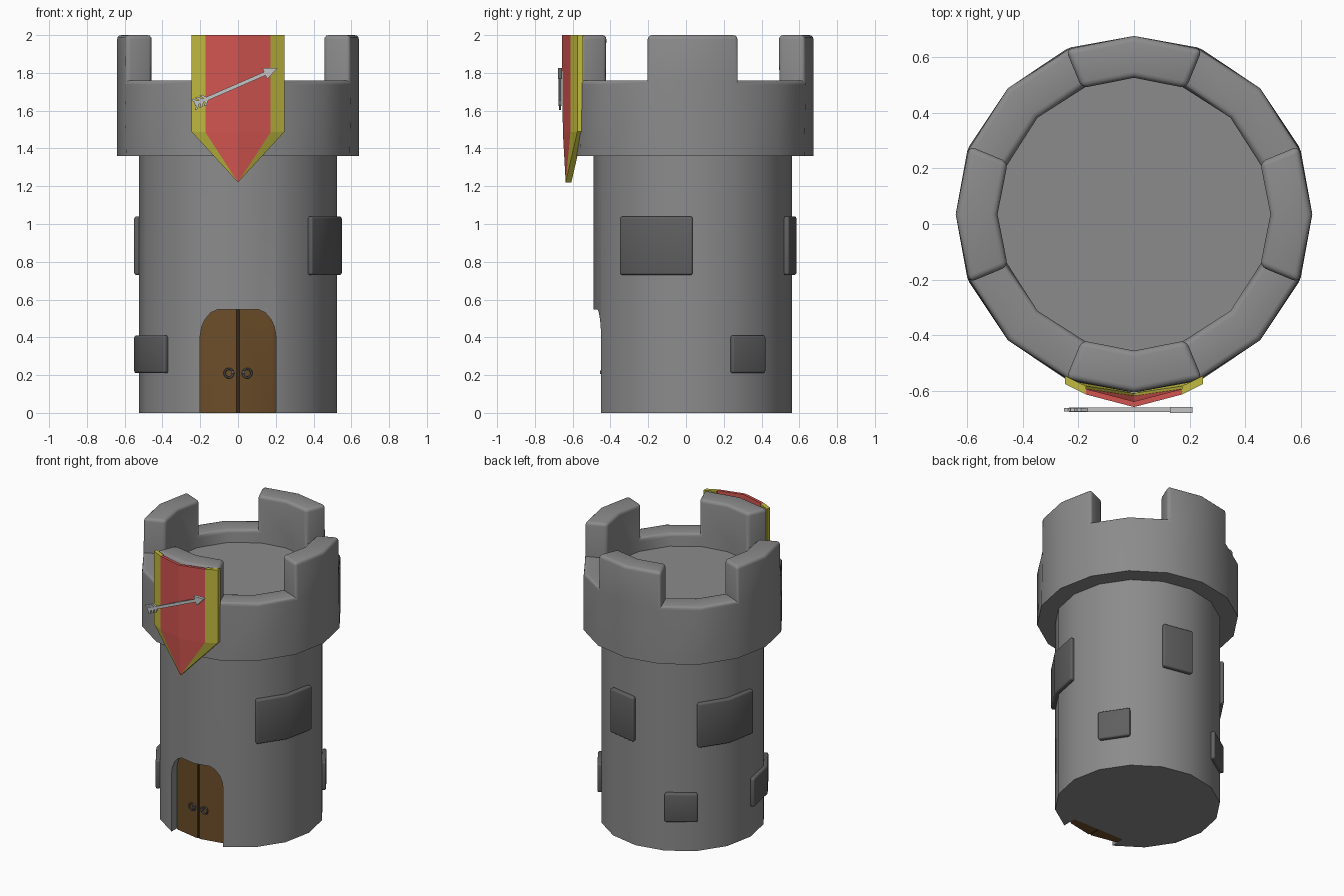
import bpy, bmesh, math
from mathutils import Vector, Matrix

cube = bpy.data.objects.get("Cube")
if cube:
    bpy.data.objects.remove(cube, do_unlink=True)

SIDES = 16
STEP = 360 / SIDES
CY = 0.035  # tower axis in y


def material(name, rgb):
    m = bpy.data.materials.new(name)
    m.use_nodes = True
    m.diffuse_color = (*rgb, 1)
    m.node_tree.nodes["Principled BSDF"].inputs["Base Color"].default_value = (*rgb, 1)
    return m


STONE = material("grey stone", (0.26, 0.26, 0.26))
DARK = material("dark stone", (0.115, 0.115, 0.115))
WOOD = material("brown wood", (0.15, 0.075, 0.022))
SEAM = material("dark wood", (0.04, 0.02, 0.007))
RED = material("red", (0.64, 0.09, 0.08))
YELLOW = material("yellow", (0.54, 0.5, 0.05))
STEEL = material("light steel", (0.55, 0.55, 0.55))
IRON = material("iron", (0.12, 0.12, 0.12))


def activate(ob):
    bpy.ops.object.select_all(action="DESELECT")
    ob.select_set(True)
    bpy.context.view_layer.objects.active = ob


def make(name, bm, mat, smooth=35):
    bmesh.ops.recalc_face_normals(bm, faces=bm.faces)
    me = bpy.data.meshes.new(name)
    bm.to_mesh(me)
    bm.free()
    me.materials.append(mat)
    ob = bpy.data.objects.new(name, me)
    bpy.context.collection.objects.link(ob)
    activate(ob)
    if smooth:
        bpy.ops.object.shade_smooth_by_angle(angle=math.radians(smooth))
    return ob


def polar(r, deg, z):
    a = math.radians(deg)
    return Vector((r * math.cos(a), CY + r * math.sin(a), z))


def thicken(bm, offset):
    ext = bmesh.ops.extrude_face_region(bm, geom=list(bm.faces), use_keep_orig=True)
    verts = [g for g in ext["geom"] if isinstance(g, bmesh.types.BMVert)]
    bmesh.ops.translate(bm, verts=verts, vec=offset)
    bmesh.ops.recalc_face_normals(bm, faces=bm.faces)


def prism(points, offset):
    bm = bmesh.new()
    bm.faces.new([bm.verts.new(p) for p in points])
    thicken(bm, offset)
    return bm


def drum(r, z0, z1):
    return prism([polar(r, i * STEP, z0) for i in range(SIDES)], (0, 0, z1 - z0))


def box(center, size):
    bm = bmesh.new()
    bmesh.ops.create_cube(bm, size=1, matrix=Matrix.Translation(center) @ Matrix.Diagonal((*size, 1)))
    return bm


def round_edges(bm, width, min_z=-1):
    bm.normal_update()
    edges = [e for e in bm.edges if e.is_convex
             and e.calc_face_angle(0) > math.radians(40)
             and min(v.co.z for v in e.verts) > min_z]
    bmesh.ops.bevel(bm, geom=edges, offset=width, segments=3, profile=0.5, affect="EDGES")


def boolean(ob, cutter, operation):
    cutter.hide_render = True
    mod = ob.modifiers.new("cut", "BOOLEAN")
    mod.object, mod.operation, mod.solver = cutter, operation, "EXACT"
    activate(ob)
    bpy.ops.object.modifier_apply(modifier=mod.name)
    bpy.data.objects.remove(cutter, do_unlink=True)
    activate(ob)
    bpy.ops.object.shade_smooth_by_angle(angle=math.radians(35))


# Doorway outline, right half from the sill to the crown
HALF_ARCH = [(0.2, 0.41), (0.193, 0.455), (0.175, 0.495), (0.145, 0.53), (0.11, 0.547)]


def arch_cutter(side=0):
    if side:
        pts = [(0.007, -0.1), (0.2, -0.1)] + HALF_ARCH + [(0.007, 0.55)]
        pts = [(side * x, z) for x, z in pts]
    else:
        pts = [(-0.2, -0.1), (0.2, -0.1)] + HALF_ARCH + [(-x, z) for x, z in reversed(HALF_ARCH)]
    return make("cutter", prism([(x, -0.9, z) for x, z in pts], (0, 0.55, 0)), STONE, 0)


# Tower body with doorway
body = make("tower_body", drum(0.525, 0, 1.67), STONE)
boolean(body, arch_cutter(), "DIFFERENCE")

# Door leaves, seam and ring handles
for label, side in (("left", 1), ("right", -1)):
    leaf = make(label + "_door_leaf", drum(0.475, 0, 0.7), WOOD)
    boolean(leaf, arch_cutter(side), "INTERSECT")
    bpy.ops.mesh.primitive_torus_add(
        major_segments=16, minor_segments=6, major_radius=0.023, minor_radius=0.006,
        location=(side * 0.048, -0.44, 0.21), rotation=(math.pi / 2, 0, 0))
    ring = bpy.context.object
    ring.name = label + "_door_handle"
    ring.data.materials.append(IRON)
    bpy.ops.object.shade_smooth_by_angle()
    make(label + "_handle_mount", box((side * 0.03, -0.44, 0.215), (0.016, 0.03, 0.02)), IRON, 0)
make("door_seam", box((0, -0.389, 0.274), (0.014, 0.08, 0.548)), SEAM, 0)

# Battlement ring with four merlons
bm = bmesh.new()
LEVELS = (1.36, 1.76, 2.0)
IN, OUT = 0.49, 0.64
grid = {(i, r, lv): bm.verts.new(polar(r, i * STEP, z))
        for i in range(SIDES) for r in (IN, OUT)
        for lv, z in enumerate(LEVELS) if lv < 2 or i % 4 != 2}


def quad(*keys):
    bm.faces.new([grid[k] for k in keys])


for i in range(SIDES):
    j = (i + 1) % SIDES
    top = 2 if i % 4 in (0, 3) else 1
    for r in (IN, OUT):
        for lv in range(top):
            quad((i, r, lv), (j, r, lv), (j, r, lv + 1), (i, r, lv + 1))
    for lv in (0, top):
        quad((i, IN, lv), (j, IN, lv), (j, OUT, lv), (i, OUT, lv))
    if i % 2:  # merlon end wall
        quad((i, IN, 1), (i, OUT, 1), (i, OUT, 2), (i, IN, 2))
bmesh.ops.recalc_face_normals(bm, faces=bm.faces)
round_edges(bm, 0.022, 1.7)
make("battlement", bm, STONE, 40)

# Raised stone blocks: start segment, segment count, bottom, top
BLOCKS = [(-2, 2, 0.73, 1.04), (3, 1, 0.73, 1.04), (6, 2, 0.73, 1.04),
          (1, 1, 0.21, 0.41), (5, 1, 0.21, 0.41), (8, 2, 0.21, 0.41)]
for n, (start, count, z0, z1) in enumerate(BLOCKS):
    angles = [(start + k) * STEP for k in range(count + 1)]
    outline = [polar(0.552, a, z0) for a in angles] + [polar(0.5, a, z0) for a in reversed(angles)]
    bm = prism(outline, (0, 0, z1 - z0))
    round_edges(bm, 0.012)
    make(f"stone_block_{n + 1}", bm, DARK, 40)


# Banner: bent red cloth sheet between yellow borders
def sheet(name, faces, depth, mat):
    bm = bmesh.new()
    for pts in faces:
        bm.faces.new([bm.verts.new(p) for p in pts])
    bmesh.ops.remove_doubles(bm, verts=bm.verts, dist=0.0001)
    bmesh.ops.recalc_face_normals(bm, faces=bm.faces)
    thicken(bm, (0, depth, 0))
    make(name, bm, mat, 0)


TIP = (0, -0.637, 1.22)
cloth = []
for label, s in (("left", 1), ("right", -1)):
    edge_top, edge_low = (s * 0.172, -0.612, 2), (s * 0.172, -0.612, 1.485)
    cloth += [[(0, -0.657, 2), edge_top, edge_low, (0, -0.652, 1.485)],
              [(0, -0.652, 1.485), edge_low, TIP]]
    rim_top, rim_low = (s * 0.247, -0.575, 2), (s * 0.247, -0.575, 1.49)
    sheet(label + "_banner_border",
          [[edge_top, rim_top, rim_low, edge_low], [edge_low, rim_low, TIP]], 0.03, YELLOW)
sheet("banner_cloth", cloth, 0.02, RED)

# Arrow across the banner: built along x, then tilted
TILT = Matrix.Translation((-0.01, -0.667, 1.73)) @ Matrix.Rotation(math.radians(-23.5), 4, "Y")


def arrow_part(name, pts, half):
    bm = prism([(x, -half, z) for x, z in pts], (0, 2 * half, 0))
    bmesh.ops.transform(bm, matrix=TILT, verts=bm.verts)
    make(name, bm, STEEL, 0)


arrow_part("arrow_shaft", [(-0.24, -0.01), (0.19, -0.01), (0.19, 0.01), (-0.24, 0.01)], 0.008)
arrow_part("arrow_head", [(0.165, -0.032), (0.24, 0), (0.165, 0.032)], 0.011)
for k in range(3):
    x = -0.235 + k * 0.026
    vane = [(x + 0.025, 0), (x, 0.03), (x - 0.016, 0.03), (x + 0.009, 0),
            (x - 0.016, -0.03), (x, -0.03)]
    arrow_part(f"arrow_vane_{k + 1}", vane, 0.006)
